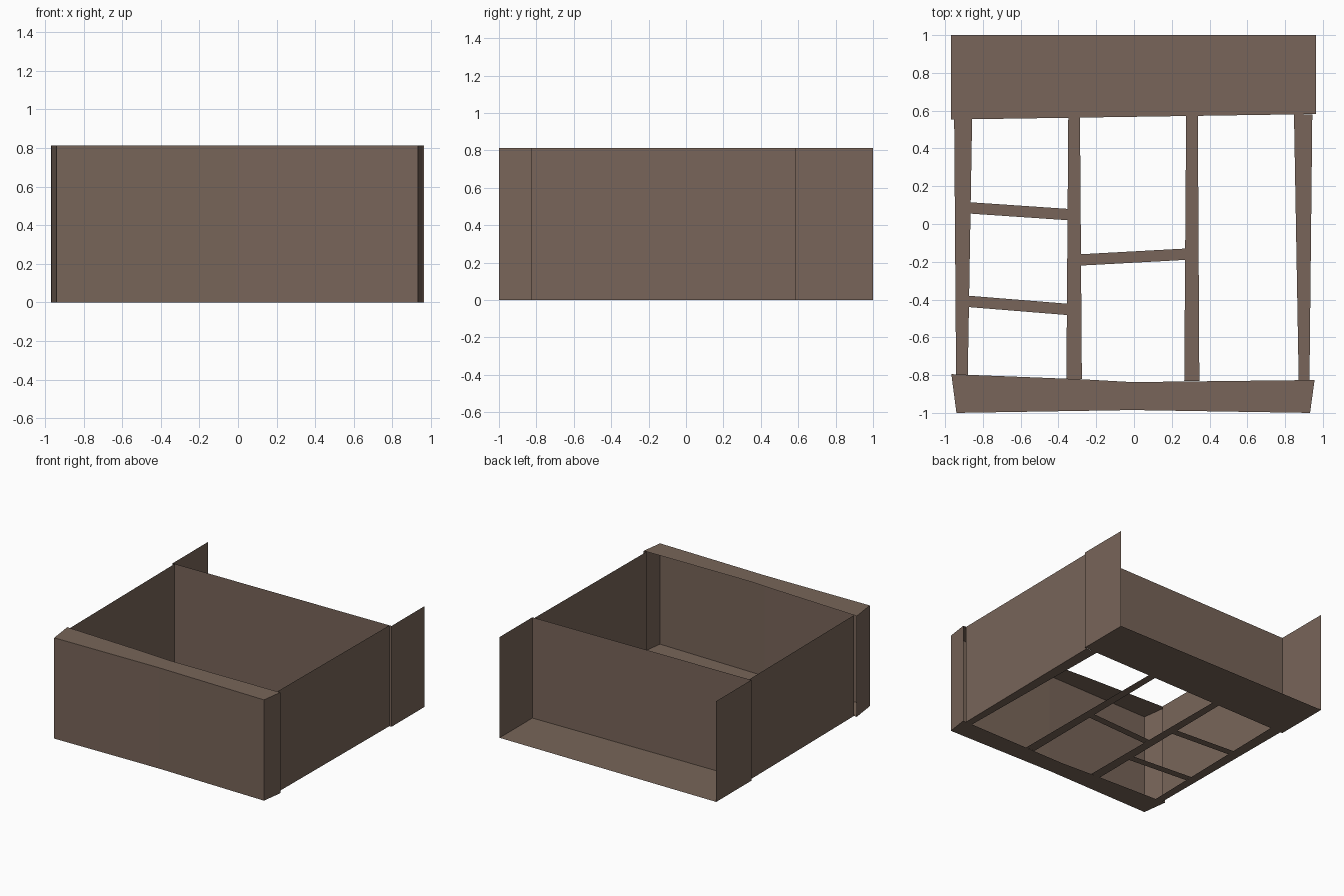
import bpy

if "Cube" in bpy.data.objects:
    bpy.data.objects.remove(bpy.data.objects["Cube"])

H = 0.813  # wall height

brown = bpy.data.materials.new("warm brown")
brown.diffuse_color = (0.188, 0.130, 0.100, 1)
brown.use_nodes = True
brown.node_tree.nodes["Principled BSDF"].inputs["Base Color"].default_value = brown.diffuse_color


def make(name, verts, faces):
    mesh = bpy.data.meshes.new(name)
    mesh.from_pydata(verts, [], faces)
    mesh.materials.append(brown)
    obj = bpy.data.objects.new(name, mesh)
    bpy.context.collection.objects.link(obj)
    return obj


def plate(name, outline, z=0.0):
    """Flat sheet from a counter-clockwise outline."""
    return make(name, [(x, y, z) for x, y in outline], [list(range(len(outline)))])


def wall(name, path):
    """Thin upright sheet along a path, facing right of its direction."""
    n = len(path)
    verts = [(x, y, z) for z in (0, H) for x, y in path]
    return make(name, verts, [(i, i + 1, n + i + 1, n + i) for i in range(n - 1)])


# Front channel: bottom, top, front face with sloped ends, open to the inside
front_edge = [(-0.967, -0.795), (-0.94, -1.0), (-0.01, -0.985), (0.932, -1.0), (0.956, -0.826)]
front_outline = front_edge + [(-0.01, -0.837), (-0.28, -0.822)]
plate("front_floor_strip", front_outline)
plate("front_top_strip", front_outline, H)
wall("front_wall", front_edge)

# Back ledge with side sheets and the recessed back wall
back_l, back_r = (-0.97, 0.553), (0.963, 0.582)
plate("back_floor_strip", [back_l, back_r, (0.963, 1.0), (-0.97, 1.0)])
wall("back_wall", [back_r, back_l])
wall("back_side_sheet_right", [back_r, (0.963, 1.0)])
wall("back_side_sheet_left", [(-0.97, 1.0), back_l])

# Side walls
wall("left_wall", [(-0.952, 0.553), (-0.942, -0.797)])
wall("right_wall", [(0.929, -0.826), (0.944, 0.582)])

# Long floor beams: bottom x pair, bottom y, top x pair, top y
beams = {
    "left_floor_beam": (-0.942, -0.88, -0.80, -0.952, -0.857, 0.555),
    "left_divider": (-0.358, -0.276, -0.82, -0.348, -0.286, 0.563),
    "right_divider": (0.266, 0.346, -0.832, 0.276, 0.338, 0.572),
    "right_floor_beam": (0.872, 0.929, -0.828, 0.847, 0.944, 0.58),
}
for name, (a, b, y0, c, d, y1) in beams.items():
    plate(name, [(a, y0), (b, y0), (d, y1), (c, y1)])

# Short cross rungs: left x, left y, right x, right y (lower edges)
rungs = [(-0.867, 0.055, -0.35, 0.02), (-0.873, -0.44, -0.353, -0.482),
         (-0.28, -0.22, 0.272, -0.19)]
for i, (x0, y0, x1, y1) in enumerate(rungs):
    plate(f"cross_rung_{i + 1}", [(x0, y0), (x1, y1), (x1, y1 + 0.06), (x0, y0 + 0.06)])
